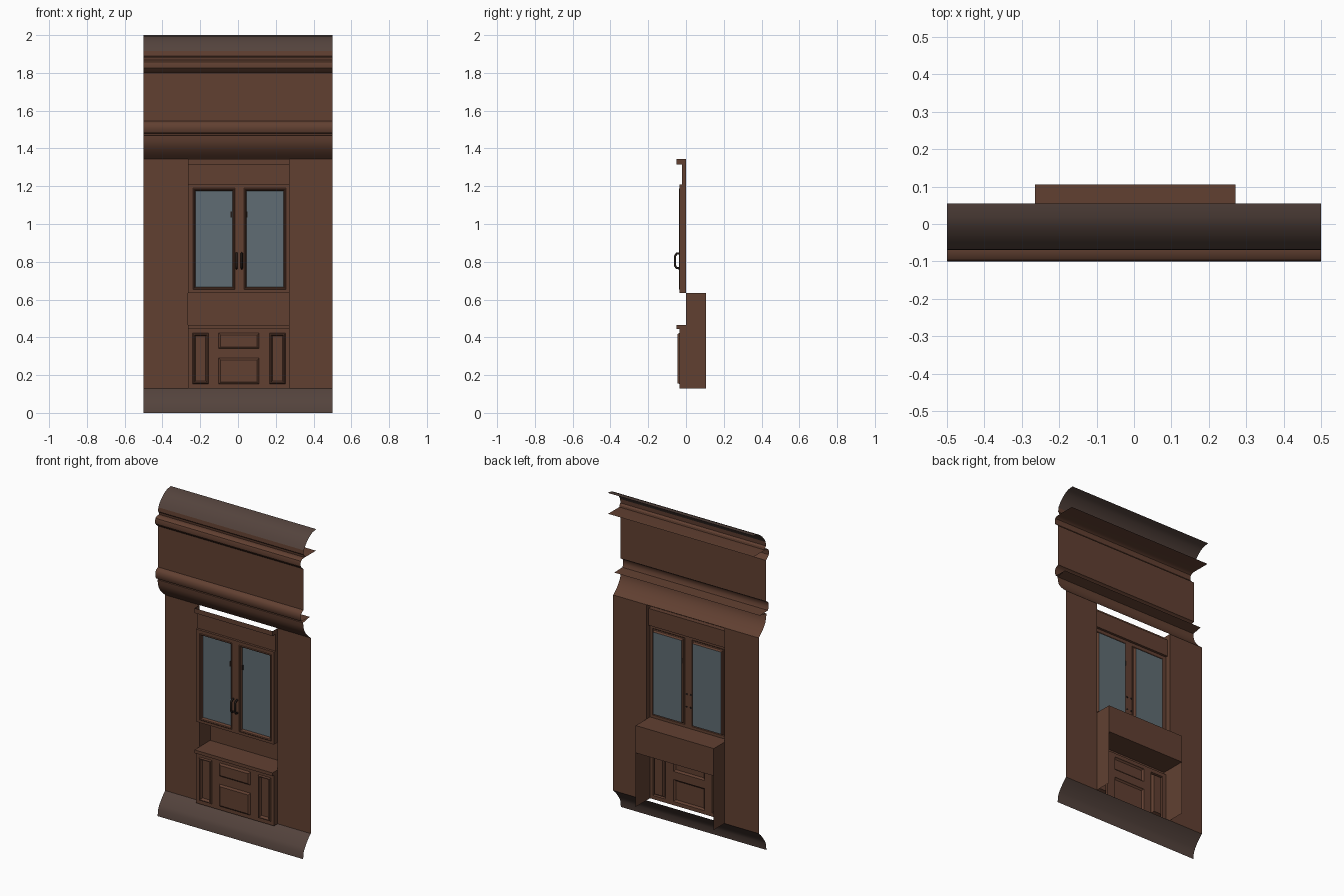
import bpy
import bmesh

cube = bpy.data.objects.get("Cube")
if cube:
    bpy.data.objects.remove(cube)


def material(name, rgb):
    m = bpy.data.materials.new(name)
    m.use_nodes = True
    m.diffuse_color = (*rgb, 1)
    m.node_tree.nodes["Principled BSDF"].inputs["Base Color"].default_value = (*rgb, 1)
    return m


wood = material("brown_wood", (0.12, 0.051, 0.031))
trim = material("dark_trim_wood", (0.088, 0.056, 0.046))
glass = material("blue_grey_glass", (0.115, 0.152, 0.172))
metal = material("dark_metal", (0.018, 0.012, 0.01))


def make(name, polys, mats=(wood,), smooth=False):
    """Build an object from (points, material index) pairs."""
    bm = bmesh.new()
    for pts, mi in polys:
        bm.faces.new([bm.verts.new(p) for p in pts]).material_index = mi
    bmesh.ops.remove_doubles(bm, verts=bm.verts, dist=1e-5)
    me = bpy.data.meshes.new(name)
    bm.to_mesh(me)
    bm.free()
    for m in mats:
        me.materials.append(m)
    ob = bpy.data.objects.new(name, me)
    bpy.context.collection.objects.link(ob)
    if smooth:
        bpy.ops.object.select_all(action='DESELECT')
        ob.select_set(True)
        bpy.context.view_layer.objects.active = ob
        bpy.ops.object.shade_smooth_by_angle(angle=0.6)
    return ob


def strip(profile, x0=-0.5, x1=0.5):
    """Sweep a (y, z) profile along x as an open sheet."""
    return [([(x0, *a), (x0, *b), (x1, *b), (x1, *a)], 0)
            for a, b in zip(profile, profile[1:])]


def plate(rect, y, holes=()):
    """Front-facing plate with rectangular holes."""
    rects = [rect, *holes]
    xs = sorted({v for r in rects for v in (r[0], r[1])})
    zs = sorted({v for r in rects for v in (r[2], r[3])})
    out = []
    for a, b in zip(xs, xs[1:]):
        for c, d in zip(zs, zs[1:]):
            mx, mz = (a + b) / 2, (c + d) / 2
            if not any(h[0] < mx < h[1] and h[2] < mz < h[3] for h in holes):
                out.append(([(a, y, c), (b, y, c), (b, y, d), (a, y, d)], 0))
    return out


def stepped(rect, steps, cap=0):
    """Concentric rings of (inset, y), closed by a flat cap."""
    def loop(i, y):
        a, b, c, d = rect
        return [(a + i, y, c + i), (b - i, y, c + i), (b - i, y, d - i), (a + i, y, d - i)]
    loops = [loop(*s) for s in steps]
    out = [([p[k], p[(k + 1) % 4], q[(k + 1) % 4], q[k]], 0)
           for p, q in zip(loops, loops[1:]) for k in range(4)]
    return out + [(loops[-1], cap)]


def cheeks(outline):
    """The two end panels of a cabinet from its (y, z) outline."""
    right = [(X1, *p) for p in outline]
    left = [(X0, *p) for p in reversed(outline)]
    return [(right, 0), (left, 0)]


X0, X1, MID = -0.264, 0.272, 0.006
FLOOR, TOP = 0.13, 1.345

# Wall panels beside the cabinet opening
for name, a, b in (("wall_panel_right", -0.5, X0), ("wall_panel_left", X1, 0.5)):
    make(name, plate((a, b, FLOOR, TOP), 0))

# Skirting at the foot of the wall
make("skirting", strip([(0, FLOOR), (-0.02, 0.112), (-0.04, 0.088), (-0.058, 0.063),
                        (-0.07, 0.04), (-0.075, 0)]), (trim,), True)

# Crown cove at the very top
make("crown_cove", strip([(0.055, 2), (0.018, 1.995), (-0.008, 1.982), (-0.03, 1.965),
                          (-0.052, 1.942), (-0.068, 1.915)]), (trim,), True)
make("crown_fillet", strip([(-0.068, 1.915), (-0.07, 1.89), (-0.062, 1.88), (-0.06, 1.868)]))

# Upper moulding, with its flat ledge running back
make("upper_moulding", strip([(0.05, 1.868), (-0.07, 1.868), (-0.085, 1.866), (-0.096, 1.858),
                              (-0.1, 1.845), (-0.098, 1.825), (-0.086, 1.812),
                              (-0.07, 1.8)]), (wood,), True)

# Frieze board between the mouldings
make("frieze", plate((-0.5, 0.5, 1.545, 1.8), -0.07))

# Lower moulding, returning to the wall through a flare
make("lower_moulding", strip([(-0.07, 1.545), (-0.086, 1.538), (-0.096, 1.525), (-0.098, 1.5),
                              (-0.09, 1.482), (-0.01, 1.48)]), (wood,), True)
make("lower_flare", strip([(-0.01, 1.48), (-0.075, 1.468), (-0.072, 1.44), (-0.064, 1.415),
                           (-0.046, 1.388), (-0.025, 1.366), (0, TOP)]), (wood,), True)

# Upper cabinet: open-backed case, cornice and glazed doors
FACE, NOOK, HEAD = -0.035, 0.635, 1.21
cornice = [(-0.05, TOP), (-0.05, 1.315), (-0.02, 1.315), (-0.02, HEAD), (FACE, HEAD)]
make("upper_cabinet_cornice", strip(cornice, X0, X1))
make("upper_cabinet_sides", cheeks([(0, TOP), *cornice, (FACE, NOOK), (0, NOOK)]))

panes = [(MID - 0.245, MID - 0.022, 0.652, 1.19), (MID + 0.026, MID + 0.249, 0.652, 1.19)]
make("upper_cabinet_front", plate((X0, X1, NOOK, HEAD), FACE, panes))
for side, r in zip(("right", "left"), panes):
    make("glass_door_" + side,
         stepped(r, [(0, FACE), (0.004, FACE - 0.003), (0.009, FACE), (0.014, -0.02)], 1),
         (wood, glass))

# Door handles and small lock plates
grip = [(-0.033, 0.845), (-0.05, 0.843), (-0.058, 0.83), (-0.058, 0.78),
        (-0.05, 0.767), (-0.033, 0.765)]
for side, s in (("right", -1), ("left", 1)):
    cu = bpy.data.curves.new("door_handle_" + side, 'CURVE')
    cu.dimensions = '3D'
    cu.bevel_depth = 0.006
    cu.bevel_resolution = 2
    cu.use_fill_caps = True
    sp = cu.splines.new('POLY')
    sp.points.add(len(grip) - 1)
    for pt, (y, z) in zip(sp.points, grip):
        pt.co = (MID + s * 0.014, y, z, 1)
    cu.materials.append(metal)
    bpy.context.collection.objects.link(bpy.data.objects.new("door_handle_" + side, cu))
    x = MID + s * 0.041
    make("lock_plate_" + side, stepped((x - 0.004, x + 0.004, 1.035, 1.065),
                                       [(0, -0.02), (0, -0.026)]), (metal,))

# Open nook with its ceiling, back and counter
make("nook_and_counter", strip([(FACE, NOOK), (0.105, NOOK), (0.105, 0.465), (-0.05, 0.465),
                                (-0.05, 0.445), (FACE, 0.445)], X0, X1))
make("lower_cabinet_sides", cheeks([(0.105, FLOOR), (0.105, NOOK), (0, NOOK), (0, 0.465),
                                    (-0.05, 0.465), (-0.05, 0.445), (FACE, 0.445),
                                    (FACE, FLOOR)]))

# Lower cabinet front with two framed doors and two drawers
doors = [(-0.24, -0.155, 0.153, 0.422), (0.166, 0.251, 0.153, 0.422)]
drawers = [(-0.102, 0.111, 0.34, 0.422), (-0.102, 0.111, 0.153, 0.29)]
make("lower_cabinet_front", plate((X0, X1, FLOOR, 0.445), FACE, doors + drawers))
for side, r in zip(("right", "left"), doors):
    make("lower_door_" + side, stepped(r, [(0, FACE), (0.004, -0.045), (0.009, -0.045),
                                           (0.016, -0.028)]))
for level, r in zip(("top", "bottom"), drawers):
    make("drawer_" + level, stepped(r, [(0, FACE), (0.003, -0.04), (0.01, -0.045)]))
